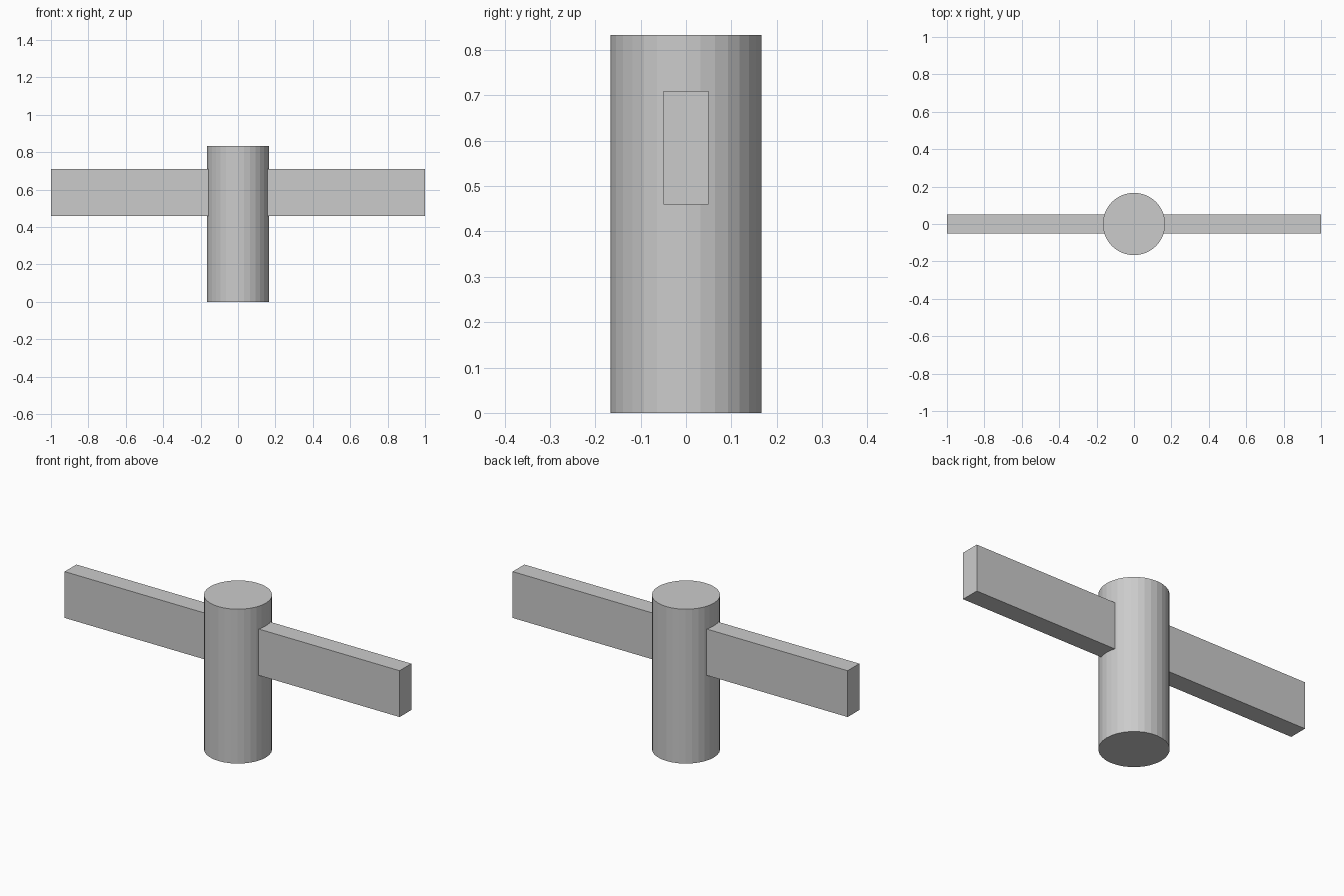
import bpy

cube = bpy.data.objects.get("Cube")
if cube:
    bpy.data.objects.remove(cube, do_unlink=True)

# Single grey material
grey = bpy.data.materials.new("light_grey")
grey.use_nodes = True
colour = (0.6, 0.6, 0.6, 1)
grey.diffuse_color = colour
grey.node_tree.nodes["Principled BSDF"].inputs["Base Color"].default_value = colour


def finish(name):
    obj = bpy.context.object
    obj.name = name
    obj.data.materials.append(grey)
    return obj


# Upright post
HEIGHT, RADIUS = 0.833, 0.1667
bpy.ops.mesh.primitive_cylinder_add(vertices=32, radius=RADIUS, depth=HEIGHT,
                                    location=(0, 0, HEIGHT / 2))
finish("post")

# Crossbar running through the post
BOTTOM, TOP = 0.46, 0.71
bpy.ops.mesh.primitive_cube_add(size=1, location=(0, 0, (BOTTOM + TOP) / 2))
bar = finish("crossbar")
bar.scale = (2, 0.1, TOP - BOTTOM)
bpy.ops.object.transform_apply(location=False, rotation=False, scale=True)
